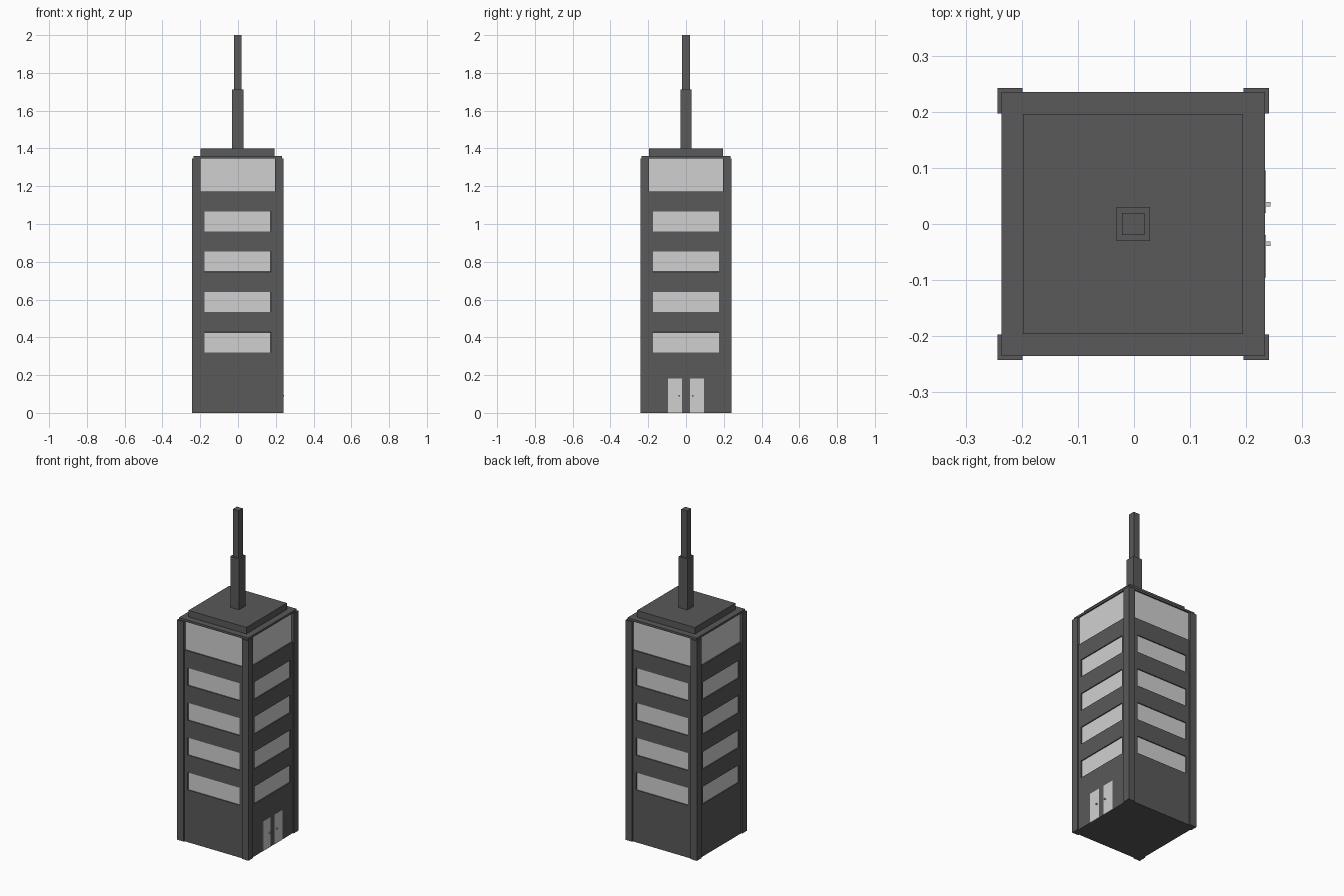
import bpy
import bmesh
from mathutils import Matrix, Vector

cube = bpy.data.objects.get("Cube")
if cube:
    bpy.data.objects.remove(cube, do_unlink=True)


def material(name, value):
    mat = bpy.data.materials.new(name)
    mat.use_nodes = True
    colour = (value, value, value, 1)
    mat.diffuse_color = colour
    mat.node_tree.nodes["Principled BSDF"].inputs["Base Color"].default_value = colour
    return mat


DARK = material("dark grey", 0.1)
LIGHT = material("light grey", 0.63)
CX = -0.0015           # the tower sits slightly off centre to balance the handles
WALL = 0.235           # half width of the walls
PILLAR_OUT, PILLAR_IN = 0.242, 0.197
GLASS_BASE, WALL_TOP, SLAB_TOP, ROOF_TOP = 1.172, 1.347, 1.36, 1.40


def finish(name, bm, *mats):
    mesh = bpy.data.meshes.new(name)
    bm.to_mesh(mesh)
    bm.free()
    for mat in mats:
        mesh.materials.append(mat)
    obj = bpy.data.objects.new(name, mesh)
    bpy.context.collection.objects.link(obj)
    return obj


def box(name, low, high, mat):
    low, high = Vector(low), Vector(high)
    bm = bmesh.new()
    place = Matrix.Translation((low + high) / 2 + Vector((CX, 0, 0)))
    bmesh.ops.create_cube(bm, size=1, matrix=place @ Matrix.Diagonal((*(high - low), 1)))
    return finish(name, bm, mat)


def block(name, half, bottom, top, mat):
    return box(name, (-half, -half, bottom), (half, half, top), mat)


# Tower walls: a box sliced into a grid, with window cells pushed inward
windows = [(0.32 + 0.2135 * i, 0.427 + 0.2135 * i) for i in range(4)]
bm = bmesh.new()
bmesh.ops.create_cube(bm, size=1, matrix=Matrix.Translation((CX, 0, GLASS_BASE / 2))
                      @ Matrix.Diagonal((2 * WALL, 2 * WALL, GLASS_BASE, 1)))
cuts = [((0, 0, z), (0, 0, 1)) for pair in windows for z in pair]
for side in (-0.175, 0.175):
    cuts += [((CX + side, 0, 0), (1, 0, 0)), ((0, side, 0), (0, 1, 0))]
for point, normal in cuts:
    bmesh.ops.bisect_plane(bm, geom=bm.verts[:] + bm.edges[:] + bm.faces[:],
                           plane_co=point, plane_no=normal)
panes = []
for face in bm.faces:
    c = face.calc_center_median()
    centred = abs(c.x - CX) < 0.01 or abs(c.y) < 0.01
    if abs(face.normal.z) < 0.5 and centred and any(a < c.z < b for a, b in windows):
        panes.append(face)
bmesh.ops.inset_individual(bm, faces=panes, thickness=0.0005, depth=-0.006)
for face in panes:
    face.material_index = 1
finish("tower_walls", bm, DARK, LIGHT)

# Top floor glazing and stepped roof
block("top_floor_glass", 0.227, GLASS_BASE, WALL_TOP, LIGHT)
block("roof_slab", WALL, WALL_TOP, SLAB_TOP, DARK)
block("roof_step", 0.196, SLAB_TOP, ROOF_TOP, DARK)
block("mast_base", 0.03, ROOF_TOP, 1.712, DARK)
block("mast_tip", 0.02, 1.712, 2.0, DARK)

# Corner pillars
for x_name, sx in (("left", 1), ("right", -1)):
    for y_name, sy in (("front", -1), ("back", 1)):
        xs = sorted((sx * PILLAR_IN, sx * PILLAR_OUT))
        ys = sorted((sy * PILLAR_IN, sy * PILLAR_OUT))
        box(f"{y_name}_{x_name}_pillar", (xs[0], ys[0], 0),
            (xs[1], ys[1], WALL_TOP), DARK)

# Entrance doors with handles on the left wall
for name, s in (("front", -1), ("back", 1)):
    a, b = sorted((s * 0.02, s * 0.095))
    box(f"{name}_door", (WALL - 0.003, a, 0), (WALL + 0.0015, b, 0.183), LIGHT)
    y = s * 0.035
    box(f"{name}_door_handle", (WALL, y - 0.004, 0.088),
        (WALL + 0.0095, y + 0.004, 0.095), LIGHT)
